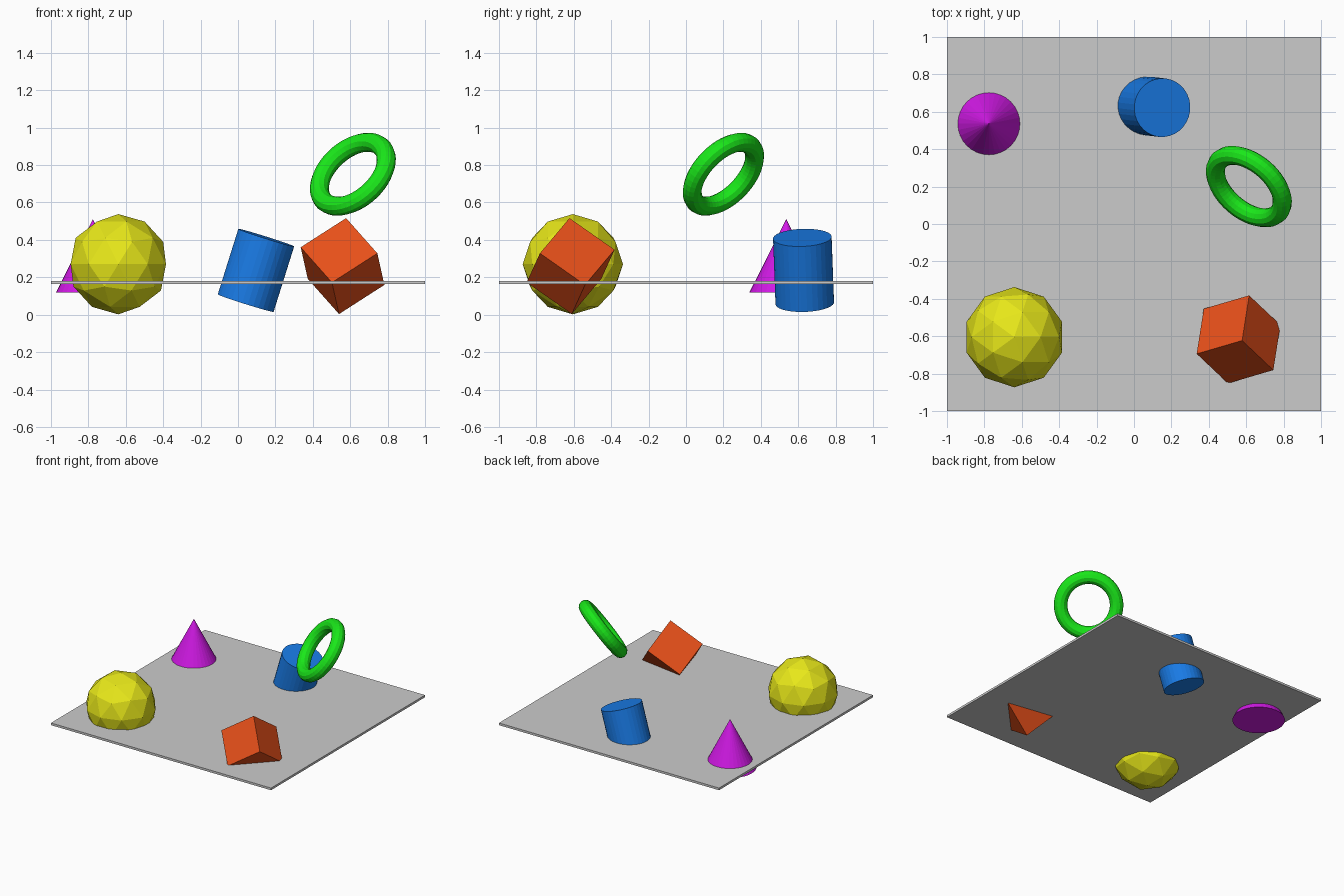
import bpy
from mathutils import Vector, Matrix

if "Cube" in bpy.data.objects:
    bpy.data.objects.remove(bpy.data.objects["Cube"])


def finish(name, color=None, axis=None):
    """Name the active object, aim its local z along axis, colour it."""
    ob = bpy.context.object
    ob.name = name
    if axis:
        ob.rotation_mode = 'QUATERNION'
        ob.rotation_quaternion = Vector(axis).to_track_quat('Z', 'Y')
    if color:
        mat = bpy.data.materials.new(name + "_paint")
        mat.diffuse_color = (*color, 1)
        mat.use_nodes = True
        mat.node_tree.nodes["Principled BSDF"].inputs["Base Color"].default_value = mat.diffuse_color
        ob.data.materials.append(mat)
    return ob


# Grey floor slab
bpy.ops.mesh.primitive_cube_add(size=1, location=(0, 0, 0.172))
finish("floor_slab").scale = (2, 2, 0.018)

# Yellow faceted ball
bpy.ops.mesh.primitive_ico_sphere_add(subdivisions=2, radius=0.268,
                                      location=(-0.64, -0.605, 0.27))
finish("faceted_ball", (0.8, 0.8, 0.01))

# Purple cone, base below the slab
bpy.ops.mesh.primitive_cone_add(vertices=32, radius1=0.198, depth=0.393,
                                location=(-0.776, 0.536, 0.314))
finish("cone", (0.65, 0.01, 0.8))

# Blue leaning cylinder
low, high = Vector((0.041, 0.635, 0.062)), Vector((0.151, 0.622, 0.412))
bpy.ops.mesh.primitive_cylinder_add(vertices=32, radius=0.157,
                                    depth=(high - low).length,
                                    location=(low + high) / 2)
finish("leaning_cylinder", (0.01, 0.2, 0.8), high - low)

# Orange tumbled cube, oriented by its edge directions
bpy.ops.mesh.primitive_cube_add(size=0.297)
cube = finish("tumbled_cube", (0.8, 0.08, 0.01))
a = Vector((0.166, -0.157, -0.187)).normalized()
b = Vector((0.246, 0.070, 0.155))
b = (b - a * b.dot(a)).normalized()
rot = Matrix((a, b, a.cross(b))).transposed().to_4x4()
cube.matrix_world = Matrix.Translation((0.559, -0.617, 0.26)) @ rot

# Green tilted ring
bpy.ops.mesh.primitive_torus_add(major_radius=0.211, minor_radius=0.051,
                                 major_segments=48, minor_segments=12,
                                 location=(0.614, 0.2, 0.751))
finish("tilted_ring", (0.01, 0.8, 0.01), (0.53, 0.612, -0.587))
